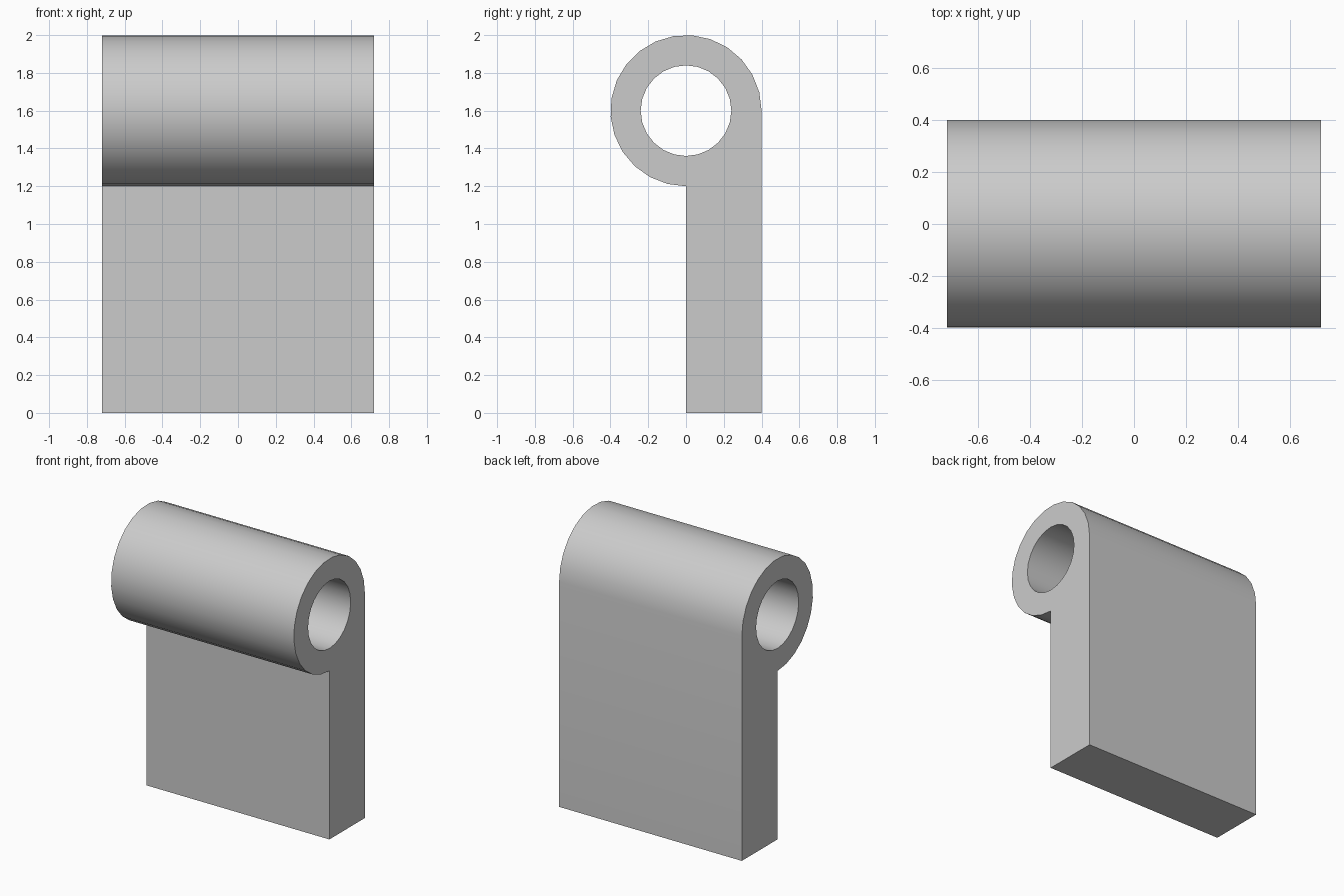
import bpy
import bmesh
from math import cos, sin, pi, radians

cube = bpy.data.objects.get("Cube")
if cube:
    bpy.data.objects.remove(cube, do_unlink=True)

HALF_WIDTH = 0.72
OUTER, INNER, AXIS_Z = 0.4, 0.24, 1.6

grey = bpy.data.materials.new("plain grey")
grey.use_nodes = True
color = (0.6, 0.6, 0.6, 1)
grey.diffuse_color = color
grey.node_tree.nodes["Principled BSDF"].inputs["Base Color"].default_value = color


def arc(radius, sweep, steps):
    """Points (y, z) around the barrel axis, starting at the back."""
    return [(radius * cos(sweep * i / steps), AXIS_Z + radius * sin(sweep * i / steps))
            for i in range(steps + 1)]


def add_loop(bm, points):
    verts = [bm.verts.new((-HALF_WIDTH, y, z)) for y, z in points]
    return [bm.edges.new((v, verts[i - 1])) for i, v in enumerate(verts)]


# Side profile: rolled barrel running into the flat leaf, with a pin hole
bm = bmesh.new()
outline = arc(OUTER, 1.5 * pi, 19) + [(0, 0), (OUTER, 0)]
hole = arc(INNER, 2 * pi, 24)[:-1]
edges = add_loop(bm, outline) + add_loop(bm, hole)
bmesh.ops.triangle_fill(bm, edges=edges, use_beauty=True, normal=(1, 0, 0))

# Extrude the profile across the full width
result = bmesh.ops.extrude_face_region(bm, geom=bm.faces[:], use_keep_orig=True)
moved = [g for g in result["geom"] if isinstance(g, bmesh.types.BMVert)]
bmesh.ops.translate(bm, verts=moved, vec=(2 * HALF_WIDTH, 0, 0))
bmesh.ops.recalc_face_normals(bm, faces=bm.faces[:])

mesh = bpy.data.meshes.new("hinge_leaf")
bm.to_mesh(mesh)
bm.free()
mesh.materials.append(grey)
leaf = bpy.data.objects.new("hinge_leaf", mesh)
bpy.context.collection.objects.link(leaf)

# Smooth barrel and bore, crisp corners
bpy.ops.object.select_all(action="DESELECT")
leaf.select_set(True)
bpy.context.view_layer.objects.active = leaf
bpy.ops.object.shade_smooth_by_angle(angle=radians(30))
